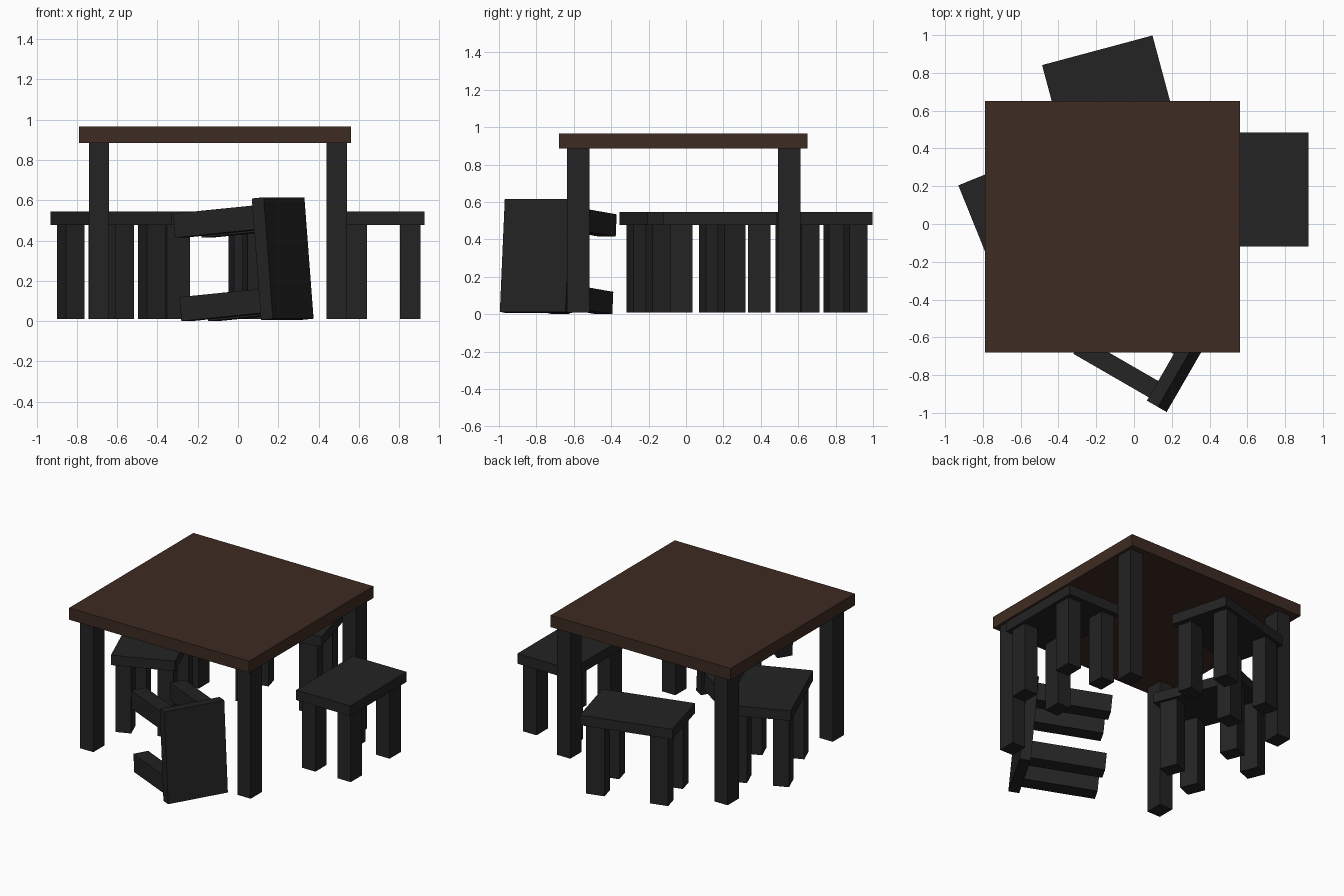
import bpy
from math import radians
from mathutils import Matrix, Vector

cube = bpy.data.objects.get("Cube")
if cube:
    bpy.data.objects.remove(cube, do_unlink=True)


def material(name, rgb):
    mat = bpy.data.materials.new(name)
    mat.use_nodes = True
    mat.diffuse_color = (*rgb, 1)
    mat.node_tree.nodes["Principled BSDF"].inputs["Base Color"].default_value = (*rgb, 1)
    return mat


BROWN = material("brown wood", (0.048, 0.024, 0.016))
BLACK = material("black wood", (0.017, 0.017, 0.017))


def box(name, centre, size, mat, placement=Matrix()):
    bpy.ops.mesh.primitive_cube_add(size=1)
    obj = bpy.context.object
    obj.name = name
    obj.matrix_world = placement @ Matrix.Translation(centre) @ Matrix.Diagonal((*size, 1))
    obj.data.materials.append(mat)
    return obj


SIDES = [("left" if x > 0 else "right", "front" if y < 0 else "back", x, y)
         for x in (-1, 1) for y in (-1, 1)]

# Table
TABLE_X, TABLE_Y = -0.115, -0.015
box("table_top", (TABLE_X, TABLE_Y, 0.925), (1.35, 1.33, 0.08), BROWN)
for side, end, x, y in SIDES:
    box(f"table_leg_{end}_{side}", (TABLE_X + 0.015 + x * 0.59, TABLE_Y + 0.003 + y * 0.563, 0.4475),
        (0.1, 0.12, 0.875), BLACK)

# Stool: long side on local x, origin at the middle of the seat's upper face
LENGTH, DEPTH, SEAT, LEG = 0.605, 0.405, 0.068, 0.467


def stool(name, placement):
    box(f"{name}_seat", (0, 0, -SEAT / 2), (LENGTH, DEPTH, SEAT), BLACK, placement)
    for side, end, x, y in SIDES:
        box(f"{name}_leg_{end}_{side}", (x * 0.208, y * 0.1325, -SEAT - LEG / 2),
            (0.12, 0.1, LEG), BLACK, placement)


# Standing stools
for name, x, y, angle in (("left_stool", 0.7225, 0.183, 90),
                          ("back_stool", -0.142, 0.724, 15),
                          ("right_stool", -0.629, 0.0, -68)):
    stool(name, Matrix.Translation((x, y, 0.545)) @ Matrix.Rotation(radians(angle), 4, 'Z'))

# Toppled stool: tipped onto its short side, resting on its leg ends
tipped = Matrix.Rotation(radians(-30), 4, 'Z') @ Matrix.Rotation(radians(85), 4, 'Y')
seat_centre = Vector((0.274, -0.82, 0.012)) + tipped @ Vector((-LENGTH / 2, 0, 0))
stool("toppled_stool", Matrix.Translation(seat_centre) @ tipped)
